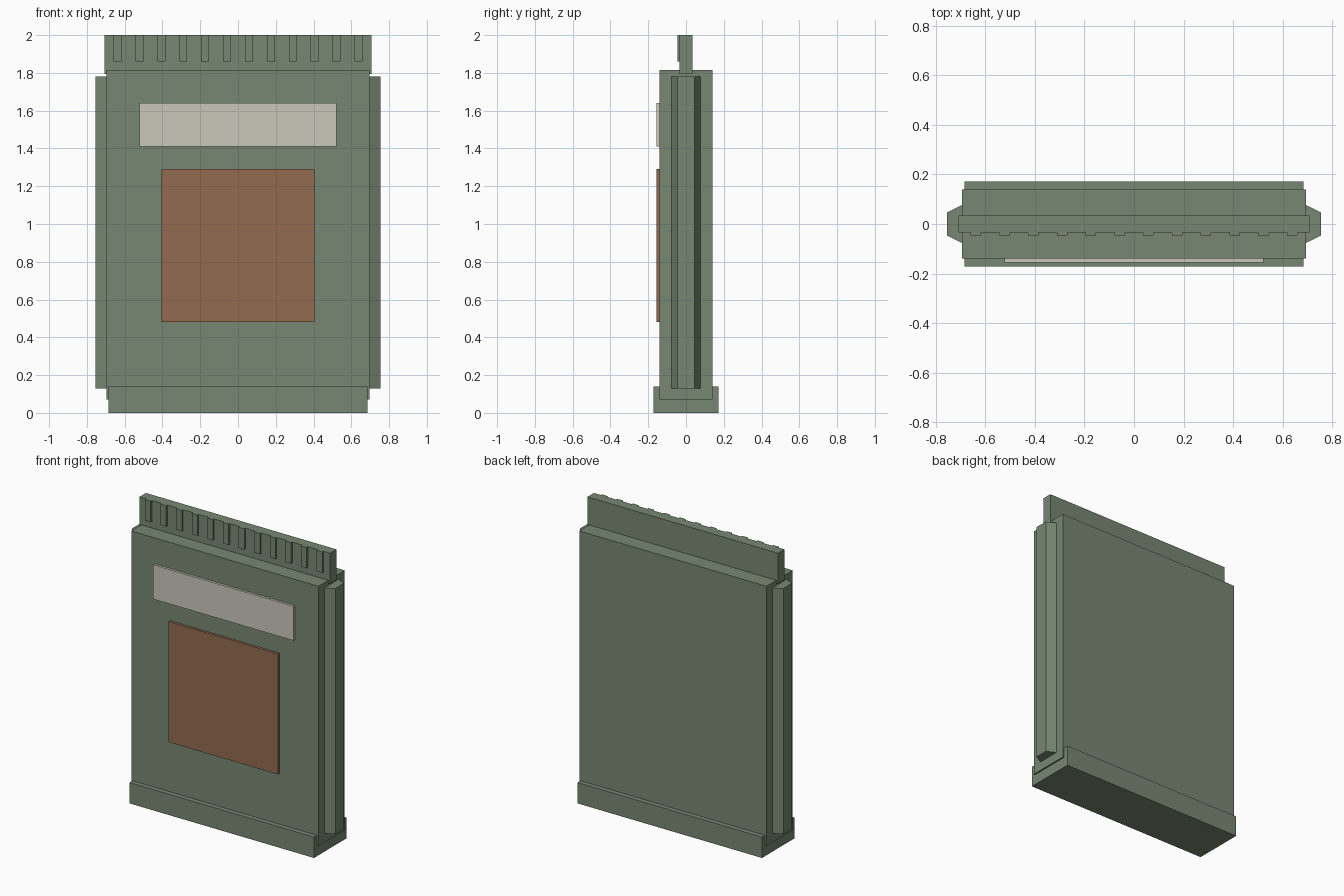
import bpy

cube = bpy.data.objects.get("Cube")
if cube:
    bpy.data.objects.remove(cube, do_unlink=True)


def material(name, rgb):
    mat = bpy.data.materials.new(name)
    mat.use_nodes = True
    color = (*rgb, 1)
    mat.diffuse_color = color
    mat.node_tree.nodes["Principled BSDF"].inputs["Base Color"].default_value = color
    return mat


green = material("sage green", (0.185, 0.243, 0.171))
cream = material("cream", (0.6, 0.58, 0.5))
copper = material("copper brown", (0.292, 0.145, 0.08))


def prism(name, outline, z0, z1, mat):
    """Extrude a counter-clockwise xy outline from z0 to z1."""
    n = len(outline)
    verts = [(x, y, z) for z in (z0, z1) for x, y in outline]
    faces = [tuple(reversed(range(n))), tuple(range(n, 2 * n))]
    faces += [(i, (i + 1) % n, (i + 1) % n + n, i + n) for i in range(n)]
    mesh = bpy.data.meshes.new(name)
    mesh.from_pydata(verts, [], faces)
    mesh.materials.append(mat)
    obj = bpy.data.objects.new(name, mesh)
    bpy.context.collection.objects.link(obj)
    return obj


def box(name, x0, x1, y0, y1, z0, z1, mat=green):
    return prism(name, [(x0, y0), (x1, y0), (x1, y1), (x0, y1)], z0, z1, mat)


# Main slab and its wider foot
box("body", -0.695, 0.695, -0.14, 0.14, 0.07, 1.815)
box("base", -0.685, 0.685, -0.172, 0.172, 0, 0.14)

# Chamfered rails along both sides
rail = [(0.69, -0.079), (0.755, -0.046), (0.755, 0.046), (0.69, 0.079)]
prism("left_rail", rail, 0.13, 1.78, green)
prism("right_rail", [(-x, -y) for x, y in rail], 0.13, 1.78, green)

# Connector strip on top with twelve contacts on its front
box("connector", -0.708, 0.708, -0.034, 0.034, 1.795, 2)
for i in range(12):
    x = (i - 5.5) * 0.116
    box(f"contact_{i + 1}", x - 0.021, x + 0.021, -0.046, -0.03, 1.86, 2)

# Raised plates on the front
box("name_plate", -0.522, 0.522, -0.156, -0.135, 1.41, 1.64, cream)
box("picture_plate", -0.406, 0.406, -0.156, -0.135, 0.48, 1.29, copper)
